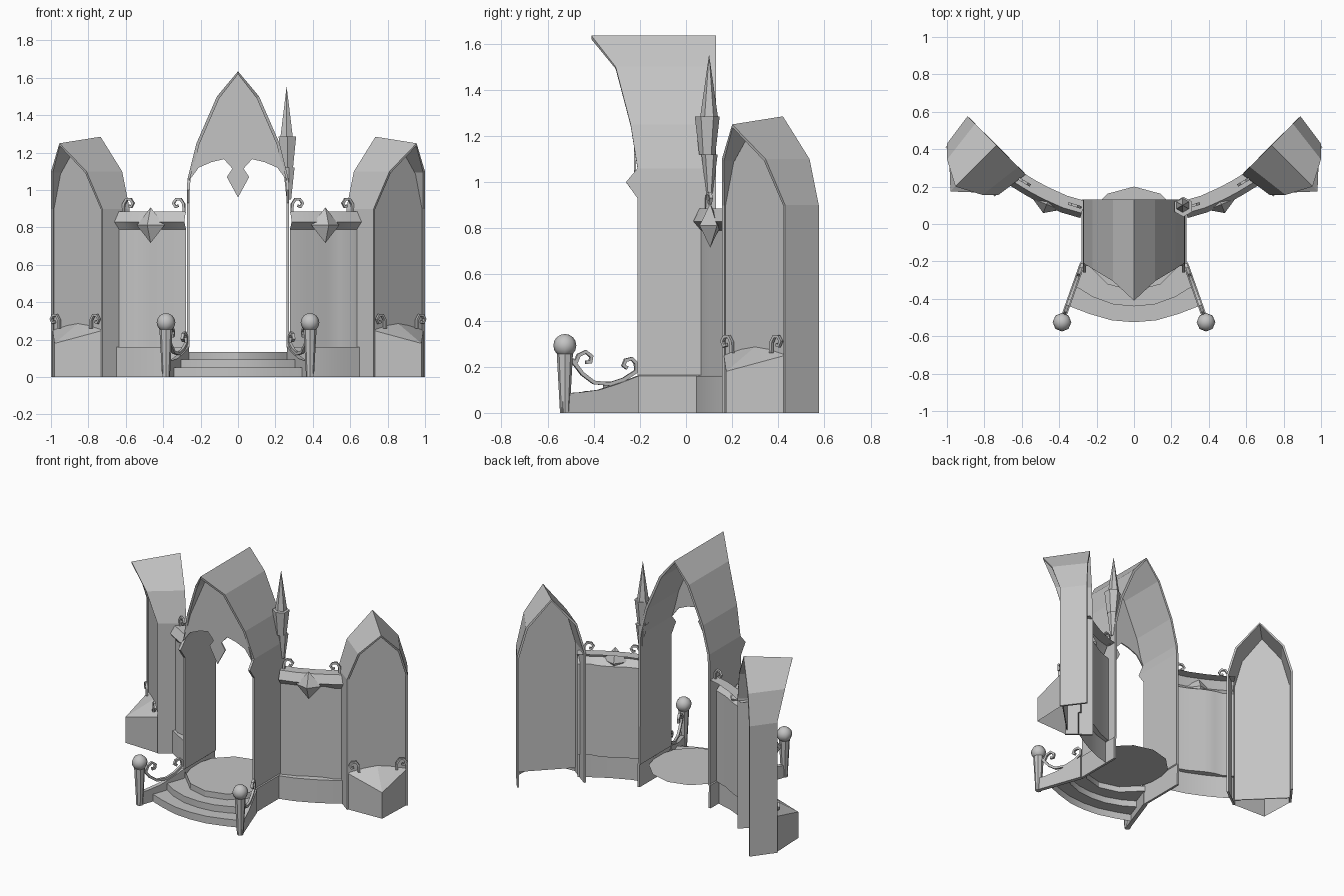
import bpy, bmesh, math
from mathutils import Vector, Matrix

if "Cube" in bpy.data.objects:
    bpy.data.objects.remove(bpy.data.objects["Cube"])

stone = bpy.data.materials.new("grey stone")
stone.use_nodes = True
GREY = (0.55, 0.55, 0.55, 1)
stone.diffuse_color = GREY
stone.node_tree.nodes["Principled BSDF"].inputs["Base Color"].default_value = GREY
UP = Vector((0, 0, 1))


def finish(name, bm, mirror=True, closed=True, shell=0, angle=30):
    """Turn a bmesh into one object, or a left (+x) and right (-x) pair."""
    if closed:
        bmesh.ops.recalc_face_normals(bm, faces=bm.faces)
    for side in (("left_", "right_") if mirror else ("",)):
        if side == "right_":
            bmesh.ops.scale(bm, vec=(-1, 1, 1), verts=bm.verts)
            bmesh.ops.reverse_faces(bm, faces=bm.faces)
        me = bpy.data.meshes.new(side + name)
        bm.to_mesh(me)
        me.materials.append(stone)
        if angle:
            me.shade_smooth()
            me.set_sharp_from_angle(angle=math.radians(angle))
        ob = bpy.data.objects.new(side + name, me)
        bpy.context.collection.objects.link(ob)
        if shell:
            mod = ob.modifiers.new("thickness", "SOLIDIFY")
            mod.thickness = shell
            mod.offset = -1
    bm.free()


def prism(bm, pts, push):
    """Flat outline pushed along a vector."""
    lo = [bm.verts.new(p) for p in pts]
    hi = [bm.verts.new(Vector(p) + Vector(push)) for p in pts]
    bm.faces.new(lo[::-1])
    bm.faces.new(hi)
    for i in range(len(pts)):
        j = (i + 1) % len(pts)
        bm.faces.new((lo[i], lo[j], hi[j], hi[i]))


def skin(bm, rows, tube=False):
    """Sheet through matching rows of points, or a capped tube."""
    rings = [[bm.verts.new(p) for p in row] for row in rows]
    n = len(rings[0])
    for a, b in zip(rings, rings[1:]):
        for i in range(n if tube else n - 1):
            j = (i + 1) % n
            bm.faces.new((a[i], b[i], b[j], a[j]))
    if tube:
        bm.faces.new(rings[0])
        bm.faces.new(rings[-1][::-1])
    return rings


def both_sides(half):
    """Complete a half outline that ends on the middle line."""
    return list(half) + [(-p[0], *p[1:]) for p in half[-2::-1]]


def hood(rows, place):
    """Pointed vault; each row is front (width, depth, z) then back (width, depth, z)."""
    bm = bmesh.new()
    skin(bm, [[place(*p) for p in both_sides([r[k] for r in rows])] for k in (0, 1)])
    return bm


def iron(bm, pts, across, size=0.008):
    """Square bar along flat points; across is the normal of their plane."""
    pts = [Vector(p) for p in pts]
    v = across.normalized() * size
    sections = []
    for i, p in enumerate(pts):
        t = (pts[min(i + 1, len(pts) - 1)] - pts[max(i - 1, 0)]).normalized()
        u = t.cross(v)
        sections.append([p + u + v, p - u + v, p - u - v, p + u - v])
    skin(bm, sections, tube=True)


def cone(bm, x, y, z0, z1, r0, r1, sides):
    bmesh.ops.create_cone(bm, cap_ends=True, segments=sides, radius1=r0, radius2=r1,
                          depth=z1 - z0, matrix=Matrix.Translation((x, y, (z0 + z1) / 2)))


# Central pointed arch
def at_centre(s, f, z):
    return Vector((s, -f, z))


ARCH = [(0.28, 0.21, 0), (0.28, 0.21, 0.16), (0.274, 0.21, 0.165), (0.274, 0.21, 0.93),
        (0.274, 0.26, 1.0), (0.27, 0.21, 1.06), (0.222, 0.24, 1.25), (0.113, 0.305, 1.5), (0, 0.41, 1.635)]
finish("central_arch", hood([(p, (p[0], -0.13, p[2])) for p in ARCH], at_centre),
       mirror=False, closed=False, shell=0.016, angle=0)

# Hanging fringe that fills the arch head
fringe = [(0, 0.96), (0.06, 1.07), (0.03, 1.115), (0.075, 1.165), (0.14, 1.15), (0.21, 1.12), (0.262, 1.05)]
fringe += [(w * 0.96, z - 0.012) for w, _, z in ARCH[-3:]]
outline = both_sides(fringe)[:-1]
bm = bmesh.new()
prism(bm, [(x, -0.225, z) for x, z in outline], (0, 0.008, 0))
finish("arch_fringe", bm, mirror=False, angle=0)

# Round floor and the open steps in front of it
bm = bmesh.new()
turns = [math.tau * i / 12 for i in range(12)]
bm.faces.new([bm.verts.new((0.28 * math.cos(a), -0.08 + 0.28 * math.sin(a), 0.135)) for a in turns])
finish("round_floor", bm, mirror=False, closed=False, angle=0)
edges = [[(0.345, -0.44), (0.24, -0.48), (0.12, -0.515), (0, -0.525)],
         [(0.318, -0.33), (0.22, -0.39), (0.11, -0.43), (0, -0.44)],
         [(0.265, -0.2), (0.242, -0.22), (0.14, -0.322), (0, -0.36)]]
levels = (0, 0.05, 0.095, 0.135)
bm = bmesh.new()
skin(bm, [[(x, y, z) for x, y in both_sides(e)] for k, e in enumerate(edges) for z in levels[k:k + 2]])
finish("steps", bm, mirror=False, closed=False)


# Stair parapet, post, ball and scrolled rail
def on_rail(y, z):
    return Vector((0.275 + (-0.21 - y) * 0.355, y, z))


RAIL_SIDE = Vector((1, 0.355, 0)).normalized()
bm = bmesh.new()
slab = [(-0.54, 0), (-0.54, 0.085), (-0.47, 0.088), (-0.38, 0.1), (-0.3, 0.125), (-0.21, 0.16), (-0.21, 0)]
prism(bm, [on_rail(*p) - RAIL_SIDE * 0.014 for p in slab], RAIL_SIDE * 0.028)
finish("parapet", bm)
bm = bmesh.new()
cone(bm, 0.385, -0.525, 0, 0.255, 0.021, 0.035, 8)
finish("post", bm)
bm = bmesh.new()
bmesh.ops.create_uvsphere(bm, u_segments=8, v_segments=8, radius=0.05,
                          matrix=Matrix.Translation((0.385, -0.525, 0.292)))
finish("post_ball", bm, angle=60)
bm = bmesh.new()
long_scroll = [(-0.495, 0.23), (-0.45, 0.17), (-0.4, 0.132), (-0.33, 0.125), (-0.27, 0.145), (-0.217, 0.18),
               (-0.217, 0.215), (-0.235, 0.235), (-0.262, 0.228), (-0.272, 0.205), (-0.255, 0.195)]
short_scroll = [(-0.485, 0.205), (-0.465, 0.25), (-0.435, 0.265), (-0.41, 0.245), (-0.415, 0.22), (-0.435, 0.22)]
for path in (long_scroll, short_scroll):
    iron(bm, [on_rail(*p) for p in path], RAIL_SIDE)
finish("scroll_rail", bm)

# Curved side wall, open at the back: path point and forward set of the panel there
WALL = [(0.272, 0.085, 0.02), (0.37, 0.113, 0.012), (0.475, 0.16, 0.0), (0.54, 0.195, 0.008),
        (0.585, 0.222, 0.028), (0.65, 0.262, 0.025)]
spots = [Vector((x, y, 0)) for x, y, _ in WALL]
sections = []
for i, p in enumerate(spots):
    t = (spots[min(i + 1, len(spots) - 1)] - spots[max(i - 1, 0)]).normalized()
    out = t.cross(UP)
    inset = WALL[i][2]
    profile = [(0.042, 0), (0.042, 0.16), (inset, 0.162), (inset, 0.79), (0.055, 0.83), (0.028, 0.885), (-0.04, 0.885)]
    sections.append([p + out * o + UP * z for o, z in profile])
bm = bmesh.new()
skin(bm, sections)
finish("side_wall", bm, closed=False)

# Diamond boss on the cornice
bm = bmesh.new()
tips = [bm.verts.new((0, 0, k)) for k in (-1, 1)]
belt = [bm.verts.new((math.cos(a), math.sin(a), 0)) for a in (0, math.pi / 2, math.pi, -math.pi / 2)]
for i, v in enumerate(belt):
    for tip in tips:
        bm.faces.new((v, belt[(i + 1) % len(belt)], tip))
bm.transform(Matrix.Translation((0.467, 0.105, 0.812)) @ Matrix.Rotation(0.38, 4, 'Z')
             @ Matrix.Diagonal((0.08, 0.05, 0.095, 1)))
finish("diamond_boss", bm, angle=0)

# Curled hooks on the cornice and beside the alcove benches
HOOK = [(0, 0), (0.002, 0.045), (0.02, 0.072), (0.045, 0.07), (0.06, 0.05), (0.048, 0.03), (0.033, 0.036)]


def hook(name, spot, along):
    bm = bmesh.new()
    along = Vector(along).normalized()
    iron(bm, [Vector(spot) + along * u + UP * v for u, v in HOOK], along.cross(UP), 0.007)
    finish(name, bm)


hook("inner_hook", (0.288, 0.09, 0.88), (0.95, 0.3, 0))
hook("outer_hook", (0.612, 0.24, 0.88), (-0.85, -0.5, 0))


# Corner alcoves, open to the outside front
def at_corner(s, f, z):
    k = math.sqrt(0.5)
    return Vector((0.735 + (s + f) * k, 0.42 + (s - f) * k, z))


ALCOVE = [((0.194, 0.18, 0), (0.22, 0, 0)), ((0.194, 0.18, 0.9), (0.22, 0, 0.9)),
          ((0.134, 0.24, 1.1), (0.163, 0, 1.1)), ((0, 0.311, 1.25), (0, 0, 1.285))]
finish("alcove_hood", hood(ALCOVE, at_corner), closed=False, shell=0.014, angle=0)

# Upright panel just behind the alcove mouth
DEPTH = 0.165
half = []
for front, back in ALCOVE:
    p = Vector(back).lerp(Vector(front), DEPTH / front[1])
    half.append((max(p.x - 0.012, 0), max(p.z - 0.014, 0.03)))
bm = bmesh.new()
prism(bm, [at_corner(s, DEPTH, z) for s, z in both_sides(half)], at_corner(0, 0.006, 0) - at_corner(0, 0, 0))
finish("alcove_back", bm, angle=0)

# Pointed bench, highest in the middle of the panel
plan = both_sides([(0.19, 0.172, 0.25), (0.095, 0.26, 0.215), (0, 0.348, 0.18)])
bm = bmesh.new()
low, high = skin(bm, [[at_corner(s, f, 0) for s, f, _ in plan], [at_corner(*p) for p in plan]])
crest = [bm.verts.new(at_corner(s, DEPTH, z)) for s, z in ((0.08, 0.28), (0, 0.29), (-0.08, 0.28))]
for a, b, c in ((0, 1, 0), (1, 2, 1), (2, 3, 1), (3, 4, 2)):
    bm.faces.new((high[a], high[b], crest[c]))
bm.faces.new((high[1], crest[1], crest[0]))
bm.faces.new((high[3], crest[2], crest[1]))
finish("alcove_bench", bm, angle=15)
for name, k in (("bench_inner_hook", -1), ("bench_outer_hook", 1)):
    hook(name, at_corner(k * 0.12, 0.192, 0.26), (k, k, 0))

# Single turret with a spire, on the left of the arch
bm = bmesh.new()
cone(bm, 0.272, 0.102, 0.95, 1.12, 0.014, 0.035, 6)
cone(bm, 0.264, 0.092, 1.12, 1.285, 0.035, 0.054, 6)
finish("turret", bm, mirror=False, angle=20)
bm = bmesh.new()
cone(bm, 0.26, 0.1, 1.285, 1.555, 0.038, 0, 6)
finish("spire", bm, mirror=False, angle=20)
